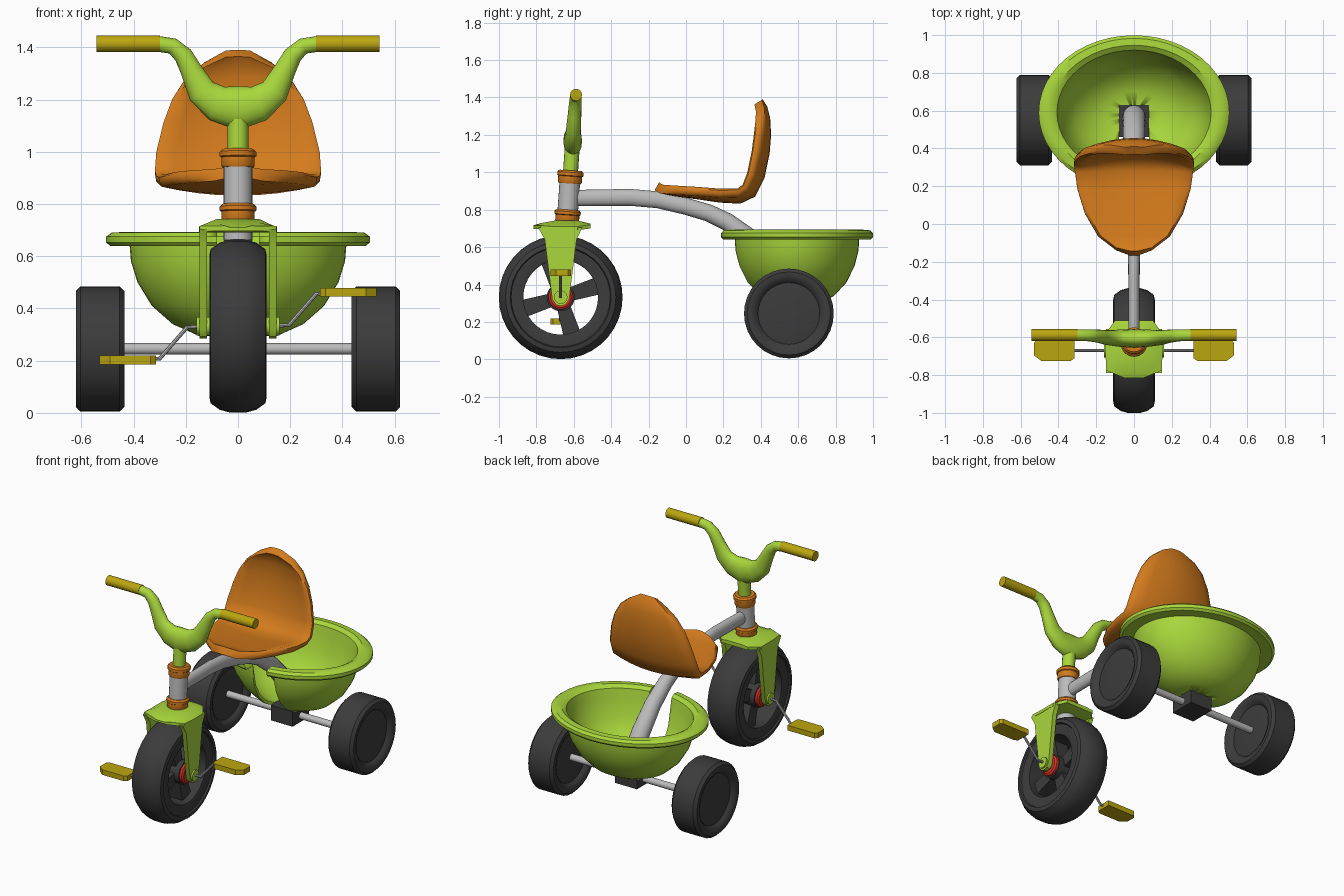
import bpy, bmesh
from math import sin, cos, pi, radians
from mathutils import Vector as V

if "Cube" in bpy.data.objects:
    bpy.data.objects.remove(bpy.data.objects["Cube"])

COLORS = {"green": (.40, .68, .045), "orange": (.66, .2, .012), "yellow": (.5, .38, .005),
          "red": (.7, .03, .02), "dark": (.045, .045, .045), "silver": (.5, .5, .5)}
MATS = {}
for k, c in COLORS.items():
    MATS[k] = bpy.data.materials.new(k)
    MATS[k].diffuse_color = (*c, 1)
X, Y = V((1, 0, 0)), V((0, 1, 0))


def loft(name, rings, color, closed=False, angle=35):
    """Skin a row of point rings; cap the ends or close the loop."""
    bm = bmesh.new()
    vs = [[bm.verts.new(p) for p in r] for r in rings]
    n, m = len(vs), len(vs[0])
    for i in range(n if closed else n - 1):
        a, b = vs[i], vs[(i + 1) % n]
        for j in range(m):
            k = (j + 1) % m
            bm.faces.new((a[j], a[k], b[k], b[j]))
    if not closed:
        bm.faces.new(vs[0])
        bm.faces.new(vs[-1])
    bmesh.ops.remove_doubles(bm, verts=bm.verts, dist=1e-5)
    bmesh.ops.recalc_face_normals(bm, faces=bm.faces)
    me = bpy.data.meshes.new(name)
    bm.to_mesh(me)
    bm.free()
    ob = bpy.data.objects.new(name, me)
    bpy.context.collection.objects.link(ob)
    me.materials.append(MATS[color])
    bpy.ops.object.select_all(action='DESELECT')
    ob.select_set(True)
    bpy.context.view_layer.objects.active = ob
    bpy.ops.object.shade_smooth_by_angle(angle=radians(angle))
    return ob


def lathe(name, prof, axis, loc, color, seg=32, sy=1):
    """Spin a profile of (along, radius) pairs round the x or z axis."""
    rings = []
    for i in range(seg):
        c, s = cos(2 * pi * i / seg), sin(2 * pi * i / seg)
        rings.append([V(loc) + (V((a, r * c, r * s)) if axis == 'x' else V((r * c, r * s * sy, a)))
                      for a, r in prof])
    return loft(name, rings, color, True)


def sweep(name, pts, b, color, n=16):
    """Elliptical tube through (point, in-plane radius, radius along b)."""
    P = [V(p[0]) for p in pts]
    rings = []
    for i, (_, ra, rb) in enumerate(pts):
        t = (P[min(i + 1, len(P) - 1)] - P[max(i - 1, 0)]).normalized()
        a = t.cross(b).normalized()
        rings.append([P[i] + a * ra * cos(2 * pi * j / n) + b * rb * sin(2 * pi * j / n) for j in range(n)])
    return loft(name, rings, color)


def prism(name, poly, axis, lo, hi, color):
    """Extrude a polygon: yz polygon along x, or xy polygon along z."""
    f = (lambda p, h: V((h, *p))) if axis == 'x' else (lambda p, h: V((*p, h)))
    return loft(name, [[f(p, h) for p in poly] for h in (lo, hi)], color)


def head(z):
    """Point on the tilted steering axis."""
    return (0, -.635 + .07 * (z - .75), z)


# front wheel: tyre, four spokes, hub, red caps
FW = V((0, -.67, .332))
half = [(.095, .2), (.1, .215), (.1, .265), (.11, .27), (.105, .295), (.07, .32), (.03, .331)]
lathe("front_tyre", half + [(-a, r) for a, r in reversed(half)], 'x', FW, "dark", 36)
for i in range(4):
    t = radians(17 + 90 * i)
    d, e = V((cos(t), sin(t))), V((-sin(t), cos(t)))
    c = V((FW.y, FW.z))
    prism("wheel_spoke", [c + d * r + e * w for r, w in ((.04, -.035), (.21, -.047), (.21, .047), (.04, .035))],
          'x', -.05, .05, "dark")
lathe("front_hub", [(-.085, 0), (-.085, .075), (.085, .075), (.085, 0)], 'x', FW, "dark")
for s in (-1, 1):
    lathe("hub_cap", [(s * .08, 0), (s * .08, .066), (s * .1, .066), (s * .108, .055), (s * .108, 0)],
          'x', FW, "red")

# rear wheels, axle and axle block
for s in (-1, 1):
    prof = [(.07, 0), (.075, .1), (.066, .165), (.082, .178), (.093, .2), (.093, .222), (.075, .24)]
    lathe("rear_wheel", prof + [(-a, r) for a, r in reversed(prof)], 'x', (s * .528, .55, .245), "dark")
sweep("rear_axle", [((-.46, .55, .245), .022, .022), ((.46, .55, .245), .022, .022)], Y, "silver")
prism("axle_block", [(-.08, .46), (.08, .46), (.08, .63), (-.08, .63)], 'z', .205, .305, "dark")

# bucket with rolled rim, slotted at the front for the frame tube
bowl = [(.29, 0), (.295, .15), (.34, .25), (.41, .33), (.5, .385), (.58, .41), (.64, .415), (.64, .49),
        (.653, .505), (.675, .505), (.69, .485), (.693, .44), (.675, .408), (.62, .395), (.5, .365),
        (.42, .31), (.355, .235), (.31, .14), (.305, 0)]
bucket = lathe("bucket", bowl, 'z', (0, .59, 0), "green", 48, .81)
cutter = prism("slot_cutter", [(-.08, 0), (.08, 0), (.08, .63), (-.08, .63)], 'z', .1, 1, "green")
cutter.hide_render = True
cutter.hide_viewport = True
mod = bucket.modifiers.new("slot", 'BOOLEAN')
mod.operation, mod.object, mod.solver = 'DIFFERENCE', cutter, 'EXACT'

# main frame tube, widening to the rear
sweep("frame_tube", [((0, y, z), a, b) for y, z, a, b in (
    (-.62, .862, .043, .03), (-.3, .866, .045, .03), (-.15, .853, .045, .032), (0, .818, .045, .035),
    (.12, .783, .046, .04), (.22, .735, .048, .046), (.35, .64, .052, .052), (.47, .51, .056, .058),
    (.54, .41, .058, .06), (.57, .29, .06, .06))], X, "silver")

# head tube, collars, stem
sweep("head_tube", [(head(.66), .055, .055), (head(.98), .055, .055)], X, "silver", 24)
for z0, z1 in ((.735, .8), (.94, 1.01)):
    m = z0 + (z1 - z0) * .55
    sweep("head_collar", [(head(z0), .06, .06), (head(z0 + .008), .064, .064), (head(m), .064, .064),
                          (head(m + .004), .07, .07), (head(z1 - .01), .07, .07), (head(z1), .06, .06)],
          X, "orange", 24)
sweep("handlebar_stem", [(head(.99), .04, .04), (head(1.15), .04, .04)], X, "green")

# handlebar and grips
bar = [(.08, 1.185, .07, .045), (.14, 1.232, .056, .04), (.178, 1.31, .042, .036), (.21, 1.37, .036, .034),
       (.25, 1.405, .031, .031), (.31, 1.414, .03, .03)]
full = [(-x, *r) for x, *r in reversed(bar)] + [(0, 1.167, .085, .05)] + bar
sweep("handlebar", [((x, head(z)[1], z), a, b) for x, z, a, b in full], Y, "green")
for s in (-1, 1):
    sweep("grip", [((s * x, -.588, 1.414), .032, .032) for x in (.298, .542)], Y, "yellow")

# fork crown, legs and axle bosses
rings = []
for y, w, zs, zt in ((-.815, .05, .697, .71), (-.775, .148, .695, .728), (-.7, .15, .69, .742),
                     (-.58, .15, .69, .742), (-.51, .1, .7, .725)):
    rings.append([V((x, y, z)) for x, z in ((-w, zs), (-w, zs + .02), (-w * .55, zt), (w * .55, zt),
                                            (w, zs + .02), (w, zs))])
loft("fork_crown", rings, "green")
leg = [(-.79, .705), (-.755, .64), (-.715, .32), (-.695, .292), (-.67, .284), (-.645, .292), (-.625, .32),
       (-.585, .64), (-.555, .705)]
for s in (-1, 1):
    prism("fork_leg", leg, 'x', s * .118, s * .148, "green")
    lathe("fork_boss", [(s * .1, 0), (s * .1, .036), (s * .158, .036), (s * .158, 0)], 'x', FW, "green", 20)

# cranks and pedals, opposite each other
for s in (-1, 1):
    z = FW.z + s * .13
    sweep("crank", [((s * x, FW.y, h), .008, .008) for x, h in (
        (.1, FW.z), (.195, FW.z + s * .004), (.3, z - s * .006), (.4, z))], Y, "silver", 8)
    prism("pedal", [(s * x, FW.y + y) for x, y in ((.315, -.04), (.335, -.055), (.49, -.055), (.53, -.025),
                    (.53, .04), (.515, .055), (.315, .055))], 'z', z - .017, z + .017, "yellow")

# seat: curved shell from nose to top of backrest (y, z, half width, side curl)
st = [(-.168, .905, .02, 0), (-.14, .888, .1, 0), (-.07, .873, .19, .01), (.05, .857, .26, .02),
      (.18, .838, .3, .03), (.29, .832, .313, .04), (.37, .87, .318, .05), (.42, .97, .313, .055),
      (.447, 1.1, .285, .055), (.455, 1.2, .252, .05), (.45, 1.29, .2, .035), (.435, 1.35, .135, .02),
      (.41, 1.39, .05, .005)]
rings = []
for i, (y, z, w, curl) in enumerate(st):
    p, q = st[max(i - 1, 0)], st[min(i + 1, len(st) - 1)]
    t = V((0, q[0] - p[0], q[1] - p[1])).normalized()
    n = V((0, -t.z, t.y))
    vs = [-1, -.94, -.75, -.5, -.25, 0, .25, .5, .75, .94, 1]
    low = [V((w * v, y, z)) + n * (curl * v * v + (.015 if abs(v) == 1 else 0)) for v in vs]
    top = [V((w * v, y, z)) + n * (curl * v * v + (.035 if abs(v) == 1 else .048)) for v in reversed(vs)]
    rings.append(low + top)
loft("seat", rings, "orange", angle=50)

for m in bpy.data.materials:
    if m.users and not m.is_grease_pencil:
        m.use_nodes = True
        m.node_tree.nodes["Principled BSDF"].inputs["Base Color"].default_value = m.diffuse_color
